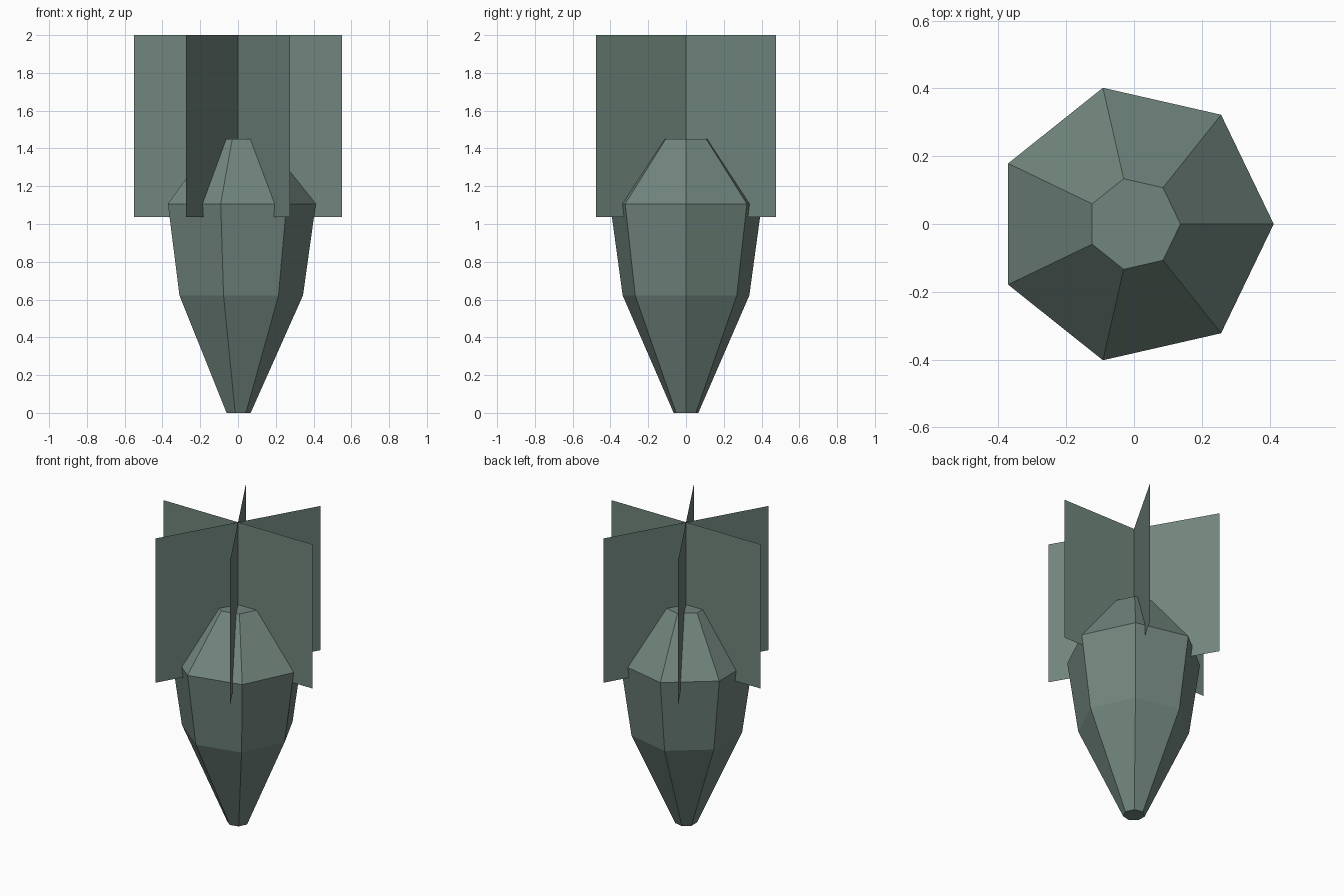
import bpy, bmesh
from math import pi, cos, sin

SIDES = 7
FIN_PLANES = 3
FIN_RADIUS, FIN_BOTTOM, FIN_TOP = 0.55, 1.037, 2.0
# Body profile: (radius, height) from nose to tail
PROFILE = [(0.067, 0), (0.344, 0.622), (0.412, 1.107), (0.137, 1.45)]

cube = bpy.data.objects.get("Cube")
if cube:
    bpy.data.objects.remove(cube, do_unlink=True)

paint = bpy.data.materials.new("grey_green_paint")
paint.use_nodes = True
paint.diffuse_color = (0.165, 0.235, 0.205, 1)
paint.node_tree.nodes["Principled BSDF"].inputs["Base Color"].default_value = paint.diffuse_color


def add_object(name, bm):
    mesh = bpy.data.meshes.new(name)
    bm.to_mesh(mesh)
    bm.free()
    mesh.materials.append(paint)
    obj = bpy.data.objects.new(name, mesh)
    bpy.context.collection.objects.link(obj)
    return obj


# Seven-sided body, nose down, capped at both ends
bm = bmesh.new()
rings = []
for r, z in PROFILE:
    angles = [2 * pi * i / SIDES for i in range(SIDES)]
    rings.append([bm.verts.new((r * cos(a), r * sin(a), z)) for a in angles])
for low, high in zip(rings, rings[1:]):
    for i in range(SIDES):
        j = (i + 1) % SIDES
        bm.faces.new((low[i], low[j], high[j], high[i]))
bm.faces.new(rings[0][::-1])
bm.faces.new(rings[-1])
add_object("body", bm)

# Six thin tail fins, made as halves of three crossing sheets
for k in range(2 * FIN_PLANES):
    a = pi * k / FIN_PLANES
    x, y = FIN_RADIUS * cos(a), FIN_RADIUS * sin(a)
    bm = bmesh.new()
    corners = [(0, 0, FIN_BOTTOM), (x, y, FIN_BOTTOM), (x, y, FIN_TOP), (0, 0, FIN_TOP)]
    bm.faces.new([bm.verts.new(c) for c in corners])
    add_object(f"tail_fin_{k + 1}", bm)
